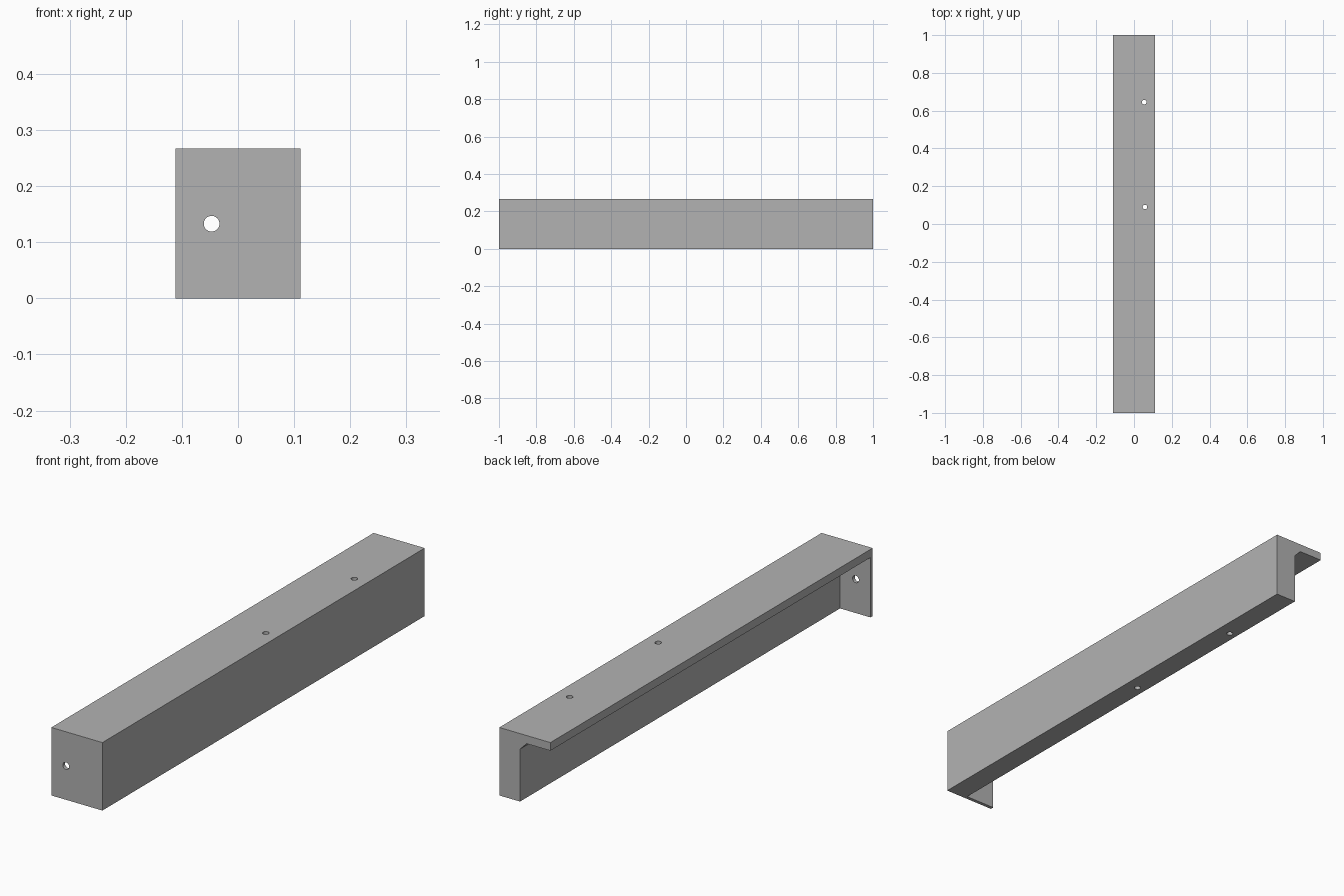
import bpy
import bmesh
from math import pi
from mathutils import Matrix, Vector

cube = bpy.data.objects.get("Cube")
if cube:
    bpy.data.objects.remove(cube, do_unlink=True)

HALF_W, HALF_L, HEIGHT = 0.111, 1.0, 0.267
BAR_X = 0.021          # inner face of the thick side bar
TOP_T, END_T = 0.032, 0.014
CHAMFER = 0.029

grey = bpy.data.materials.new("plain grey")
grey.use_nodes = True
colour = (0.448, 0.448, 0.448, 1)
grey.diffuse_color = colour
grey.node_tree.nodes["Principled BSDF"].inputs["Base Color"].default_value = colour


def make_object(name, bm):
    bmesh.ops.recalc_face_normals(bm, faces=bm.faces)
    mesh = bpy.data.meshes.new(name)
    bm.to_mesh(mesh)
    bm.free()
    mesh.materials.append(grey)
    obj = bpy.data.objects.new(name, mesh)
    bpy.context.collection.objects.link(obj)
    return obj


def prism(name, profile, y0, y1):
    """Extrude an (x, z) profile along y."""
    bm = bmesh.new()
    face = bm.faces.new([bm.verts.new((x, y0, z)) for x, z in profile])
    out = bmesh.ops.extrude_face_region(bm, geom=[face])
    verts = [v for v in out["geom"] if isinstance(v, bmesh.types.BMVert)]
    bmesh.ops.translate(bm, verts=verts, vec=(0, y1 - y0, 0))
    return make_object(name, bm)


def drill(name, centre, radius, depth, axis):
    bm = bmesh.new()
    turn = Matrix.Rotation(pi / 2, 4, "X") if axis == "Y" else Matrix()
    bmesh.ops.create_cone(bm, cap_ends=True, segments=32, radius1=radius,
                          radius2=radius, depth=depth,
                          matrix=Matrix.Translation(Vector(centre)) @ turn)
    return make_object(name, bm)


def cut(target, cutter):
    cutter.hide_render = True
    mod = target.modifiers.new("cut", "BOOLEAN")
    mod.operation = "DIFFERENCE"
    mod.solver = "EXACT"
    mod.object = cutter
    bpy.context.view_layer.objects.active = target
    bpy.ops.object.modifier_apply(modifier=mod.name)
    bpy.data.objects.remove(cutter, do_unlink=True)


# Solid block for the whole bracket beam
beam = prism("bracket_beam", [(-HALF_W, 0), (HALF_W, 0), (HALF_W, HEIGHT),
                              (-HALF_W, HEIGHT)], -HALF_L, HALF_L)

# Hollow that leaves the side bar, top plate, front end plate and chamfered corner
under = HEIGHT - TOP_T
cut(beam, prism("hollow_cutter",
                [(-0.2, -0.1), (BAR_X, -0.1), (BAR_X, under - CHAMFER),
                 (BAR_X - CHAMFER, under), (-0.2, under)],
                -HALF_L + END_T, HALF_L + 0.1))

# Two screw holes down through the bar, one through the end plate
for x, y in ((0.054, 0.645), (0.058, 0.09)):
    cut(beam, drill("screw_hole_cutter", (x, y, HEIGHT / 2), 0.012, 0.5, "Z"))
cut(beam, drill("end_hole_cutter", (-0.047, -HALF_L, 0.133), 0.014, 0.1, "Y"))

# Smooth hole walls, sharp edges elsewhere
bpy.ops.object.select_all(action="DESELECT")
beam.select_set(True)
bpy.context.view_layer.objects.active = beam
bpy.ops.object.shade_smooth_by_angle()
